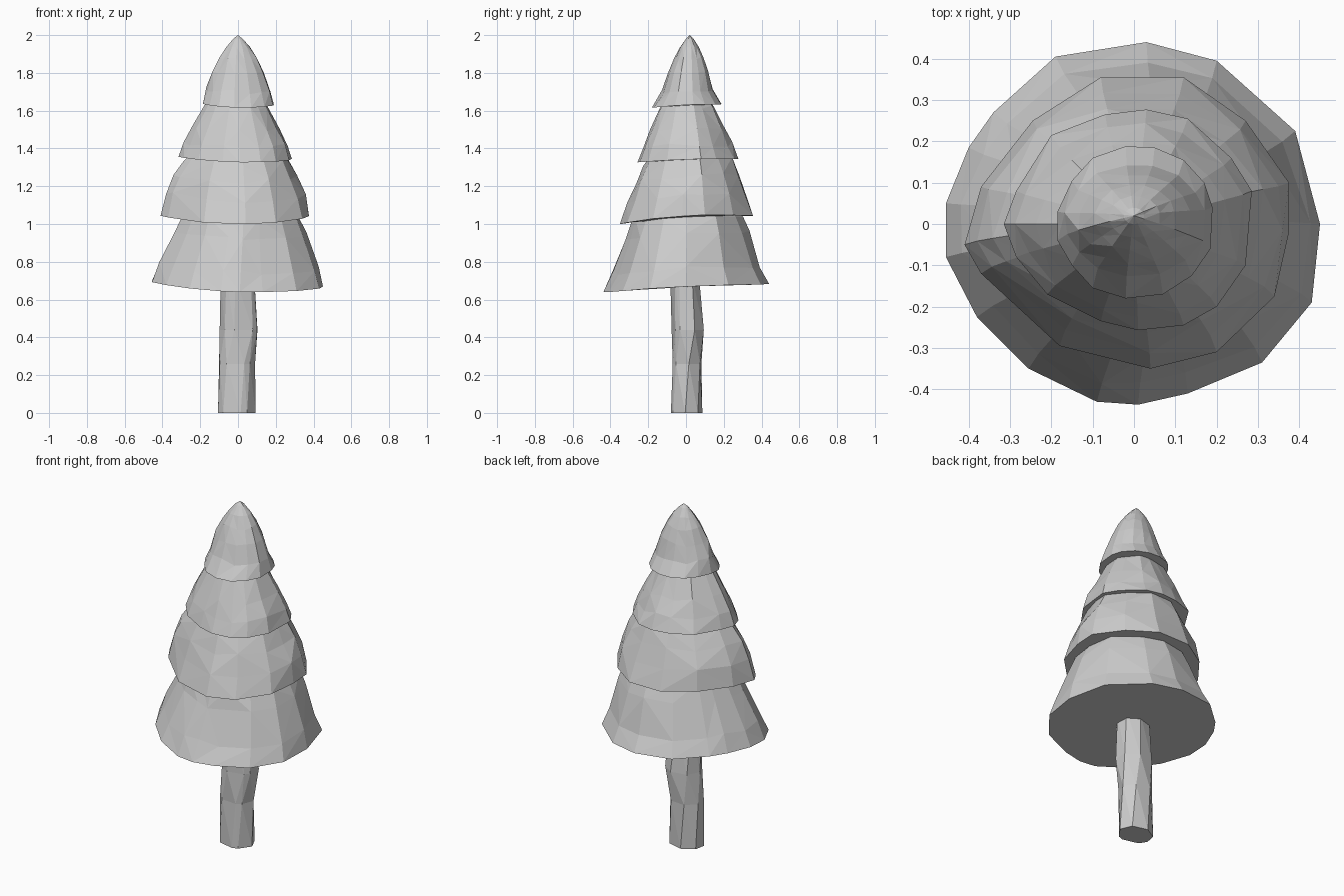
import bpy
import bmesh
import math
import random

random.seed(4)

default_cube = bpy.data.objects.get("Cube")
if default_cube:
    bpy.data.objects.remove(default_cube, do_unlink=True)

# Single plain colour
grey = bpy.data.materials.new("pale grey")
grey.use_nodes = True
colour = (0.6, 0.6, 0.6, 1)
grey.diffuse_color = colour
grey.node_tree.nodes["Principled BSDF"].inputs["Base Color"].default_value = colour


def loft(name, rings, pointed=False):
    """Join stacked rings of points into a closed, flat-shaded, faceted solid."""
    bm = bmesh.new()
    rows = [[bm.verts.new(point) for point in ring] for ring in rings]
    count = len(rows[0])
    for low, high in zip(rows, rows[1:]):
        for i in range(count):
            j = (i + 1) % count
            # split each quad along the diagonal that bulges outward
            rising = (low[i].co + high[j].co).xy.length
            falling = (low[j].co + high[i].co).xy.length
            if rising > falling:
                bm.faces.new((low[i], low[j], high[j]))
                bm.faces.new((low[i], high[j], high[i]))
            else:
                bm.faces.new((low[i], low[j], high[i]))
                bm.faces.new((low[j], high[j], high[i]))
    bm.faces.new(rows[0])
    if pointed:
        bmesh.ops.pointmerge(bm, verts=rows[-1], merge_co=rows[-1][0].co)
    else:
        bm.faces.new(rows[-1])
    bmesh.ops.recalc_face_normals(bm, faces=bm.faces)
    mesh = bpy.data.meshes.new(name)
    bm.to_mesh(mesh)
    bm.free()
    mesh.materials.append(grey)
    obj = bpy.data.objects.new(name, mesh)
    bpy.context.collection.objects.link(obj)


def foliage_tier(name, base, tilt, bow, outline, profile,
                 squash=1.0, lean=(0, 0), pointed=False):
    """Skirt of foliage: the rim outline shrinks up the (height, scale) profile."""
    rings = []
    top = profile[-1][0]
    for height, scale in profile:
        inner = 0 < height < top
        depth = squash if height else 1.0
        rise = height / top
        ring = []
        for x, y in outline:
            wobble = random.uniform(0.98, 1.02) if inner else 1.0
            lift = random.uniform(-0.015, 0.015) * scale if inner else 0.0
            px, py = x * scale * wobble, y * scale * wobble * depth
            # the rim slopes and its two sides curl up
            pz = base + height + lift + tilt[0] * px + tilt[1] * py + bow * px * px
            ring.append((px + lean[0] * rise, py + lean[1] * rise, pz))
        rings.append(ring)
    loft(name, rings, pointed)


# Foliage, widest tier first
foliage_tier(
    "bottom_foliage", 0.662, (-0.03, 0.05), 0.1,
    [(.03, .44), (.2, .395), (.39, .225), (.45, 0), (.43, -.19), (.31, -.335),
     (.13, -.41), (.01, -.437), (-.09, -.43), (-.255, -.35), (-.38, -.225),
     (-.455, -.08), (-.455, .05), (-.4, .185), (-.34, .27), (-.19, .405)],
    [(0, 1), (.1, .92), (.28, .76), (.37, .68), (.5, .42)],
    squash=0.97, lean=(0.03, 0.01))

foliage_tier(
    "lower_middle_foliage", 1.02, (0, 0.06), 0.16,
    [(.12, .355), (.27, .25), (.375, .1), (.375, -.02), (.34, -.175), (.2, -.31),
     (.04, -.35), (-.18, -.295), (-.37, -.12), (-.41, -.05), (-.37, .09),
     (-.245, .25), (-.08, .355)],
    [(0, 1), (.12, .94), (.22, .82), (.31, .69), (.43, .43)],
    squash=0.95, lean=(0, 0.01))

foliage_tier(
    "upper_middle_foliage", 1.336, (-0.02, 0.035), 0.14,
    [(.03, .277), (.13, .255), (.235, .16), (.285, .08), (.27, -.1), (.2, -.2),
     (.12, -.245), (.01, -.257), (-.08, -.235), (-.21, -.17), (-.285, -.08),
     (-.315, 0), (-.285, .08), (-.2, .215), (-.07, .265)],
    [(0, 1), (.08, .91), (.17, .76), (.28, .56), (.38, .3)],
    squash=0.96)

foliage_tier(
    "top_foliage", 1.625, (-0.02, 0.05), 0.25,
    [(.05, .185), (.12, .155), (.17, .1), (.19, .04), (.185, -.06), (.14, -.125),
     (.07, -.17), (-.02, -.18), (-.1, -.155), (-.15, -.1), (-.185, -.04),
     (-.185, .03), (-.15, .105), (-.1, .16), (-.02, .188)],
    [(0, 1), (.08, .89), (.17, .71), (.25, .52), (.31, .33), (.355, .13), (.375, 0)],
    squash=0.82, lean=(0, 0.02), pointed=True)

# Trunk: uneven facets that twist and bend on the way up
corner_angles = [-135, -78, -57, -5, 45, 100, 150, 192]
trunk_rings = []
for z, cx, cy, radius, twist in [(0, -.007, .003, .101, 0), (.26, -.007, .005, .098, 12),
                                 (.44, .008, .009, .105, 30), (.72, 0, -.007, .092, 36)]:
    ring = []
    for angle in corner_angles:
        a = math.radians(angle + twist)
        ring.append((cx + radius * math.cos(a), cy + 0.84 * radius * math.sin(a), z))
    trunk_rings.append(ring)
loft("trunk", trunk_rings)
